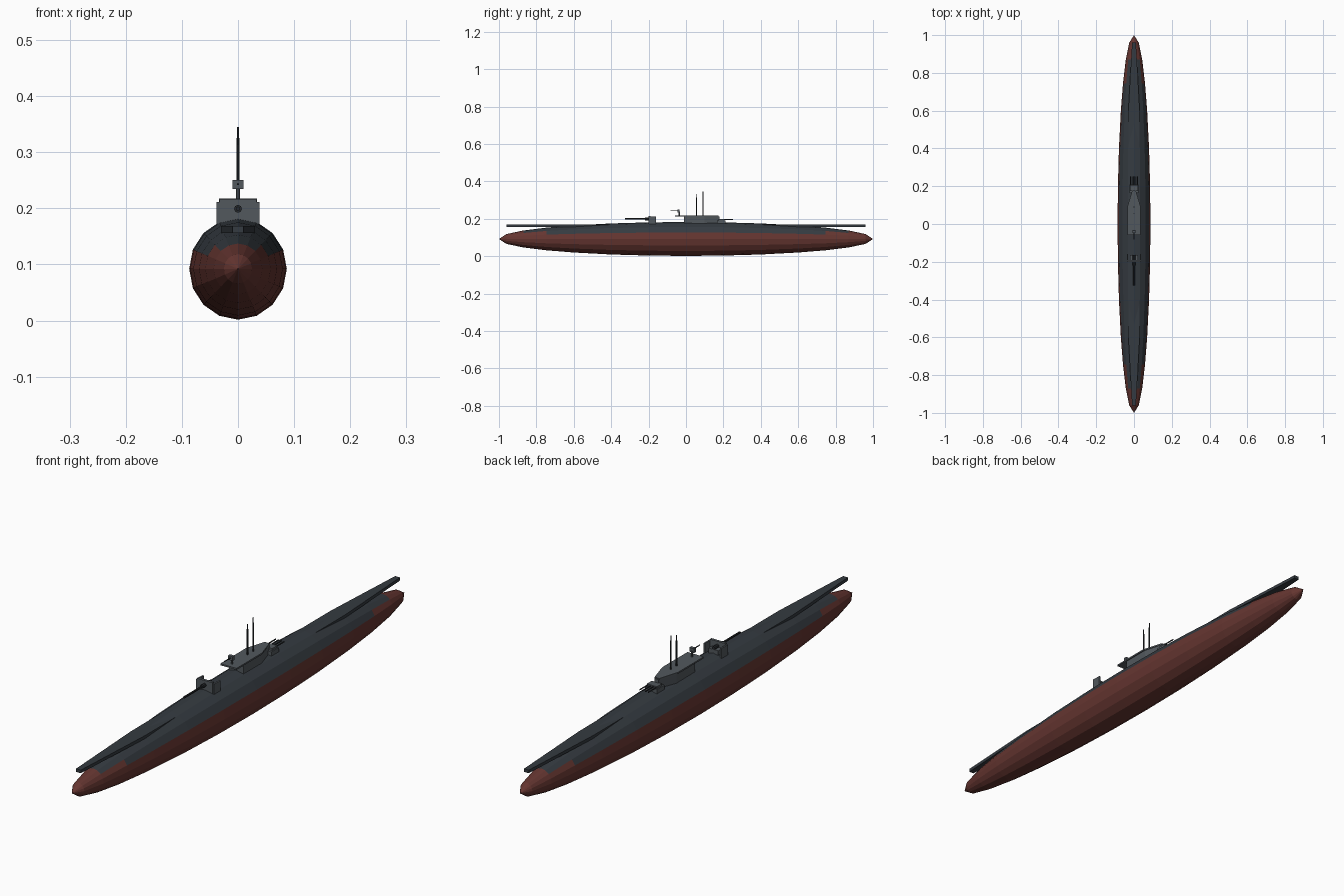
import bpy, bmesh, math
from mathutils import Vector

if "Cube" in bpy.data.objects:
    bpy.data.objects.remove(bpy.data.objects["Cube"])


def material(name, rgb):
    m = bpy.data.materials.new(name)
    m.diffuse_color = (*rgb, 1)
    m.use_nodes = True
    m.node_tree.nodes["Principled BSDF"].inputs["Base Color"].default_value = m.diffuse_color
    return m


RED = material("red_paint", (0.13, 0.036, 0.03))
DARK = material("dark_paint", (0.035, 0.043, 0.052))
GREY = material("grey_paint", (0.085, 0.098, 0.11))
BLACK = material("gunmetal", (0.02, 0.023, 0.026))


def finish(name, bm, *mats):
    bmesh.ops.recalc_face_normals(bm, faces=bm.faces)
    me = bpy.data.meshes.new(name)
    bm.to_mesh(me)
    bm.free()
    ob = bpy.data.objects.new(name, me)
    bpy.context.collection.objects.link(ob)
    for m in mats:
        me.materials.append(m)
    return ob


def box(name, x, y, z, mat):
    bm = bmesh.new()
    bmesh.ops.create_cube(bm, size=1)
    for v in bm.verts:
        v.co = [r[0] + (c + 0.5) * (r[1] - r[0]) for c, r in zip(v.co, (x, y, z))]
    return finish(name, bm, mat)


def rod(name, a, b, r, mat, sides=8):
    a, b = Vector(a), Vector(b)
    bm = bmesh.new()
    bmesh.ops.create_cone(bm, cap_ends=True, segments=sides, radius1=r, radius2=r, depth=(b - a).length)
    rot = (b - a).to_track_quat('Z', 'Y')
    for v in bm.verts:
        v.co = rot @ v.co + (a + b) / 2
    return finish(name, bm, mat)


def slab(name, half, z0, z1, mat):
    # half outline of (x, y) points, mirrored across x = 0 and extruded upward
    outline = half + [(-x, y) for x, y in reversed(half)]
    bm = bmesh.new()
    f = bm.faces.new([bm.verts.new((x, y, z0)) for x, y in outline])
    ext = bmesh.ops.extrude_face_region(bm, geom=[f])
    for v in ext["geom"]:
        if isinstance(v, bmesh.types.BMVert):
            v.co.z = z1
    return finish(name, bm, mat)


# hull: sixteen-sided spindle, painted red below and dark above
half = [(0.96, 0.29), (0.87, 0.5), (0.745, 0.67), (0.6, 0.8), (0.4, 0.917), (0.2, 0.98)]
stations = [(-y, r) for y, r in half] + [(0, 1)] + half[::-1]
N, RX, RZ, ZC = 16, 0.087, 0.0905, 0.092
bm = bmesh.new()
rings = [[bm.verts.new((RX * r * math.cos(2 * math.pi * i / N), y, ZC + RZ * r * math.sin(2 * math.pi * i / N)))
          for i in range(N)] for y, r in stations]
for a, b in zip(rings, rings[1:]):
    for i in range(N):
        j = (i + 1) % N
        f = bm.faces.new((a[i], a[j], b[j], b[i]))
        yc = abs(f.calc_center_median().y)
        low = 2 if yc > 0.745 else 1
        f.material_index = int(low <= i <= 7 - low and yc < 0.87)
for ring, y in ((rings[0], -1), (rings[-1], 1)):
    tip = bm.verts.new((0, y, ZC))
    for i in range(N):
        bm.faces.new((ring[i], ring[(i + 1) % N], tip))
finish("hull", bm, RED, DARK)

# deck plate that juts out over both ends
slab("deck", [(0.01, -0.96), (0.03, -0.6), (0.03, 0.6), (0.01, 0.96)], 0.156, 0.168, DARK)

# conning tower with forward platform
slab("tower", [(0.03, -0.01), (0.03, 0.1), (0.008, 0.178)], 0.165, 0.213, GREY)
slab("tower_platform", [(0.034, -0.058), (0.034, 0.095), (0.01, 0.175)], 0.211, 0.217, GREY)

# periscopes
for i, (y, top) in enumerate(((0.057, 0.333), (0.091, 0.345))):
    rod(f"periscope_{i}", (0, y, 0.21), (0, y, top - 0.02), 0.003, BLACK)
    rod(f"periscope_head_{i}", (0, y, top - 0.02), (0, y, top), 0.002, BLACK)

# small gun on the platform
rod("small_gun_post", (0, -0.036, 0.215), (0, -0.036, 0.24), 0.004, GREY)
box("small_gun_body", (-0.01, 0.01), (-0.046, -0.034), (0.234, 0.25), GREY)
rod("small_gun_barrel", (0, -0.082, 0.243), (0, -0.04, 0.243), 0.002, BLACK)

# deck gun with open-backed shield
box("shield_front", (-0.033, 0.033), (-0.2, -0.19), (0.172, 0.216), GREY)
for s, side in ((-1, "left"), (1, "right")):
    box(f"shield_{side}", sorted((s * 0.032, s * 0.038)), (-0.198, -0.16), (0.172, 0.211), GREY)
box("gun_mount", (-0.02, 0.02), (-0.19, -0.165), (0.172, 0.195), GREY)
rod("gun_breech", (0, -0.22, 0.199), (0, -0.165, 0.199), 0.007, BLACK)
rod("gun_barrel", (0, -0.325, 0.199), (0, -0.2, 0.199), 0.004, BLACK)

# rear gun step with a row of barrels
box("rear_step", (-0.025, 0.025), (0.165, 0.21), (0.165, 0.192), GREY)
box("rear_gun_body", (-0.021, 0.021), (0.175, 0.205), (0.19, 0.2), GREY)
for i in range(4):
    x = -0.018 + 0.012 * i
    rod(f"rear_barrel_{i}", (x, 0.19, 0.196), (x, 0.252, 0.196), 0.0025, BLACK, 6)
